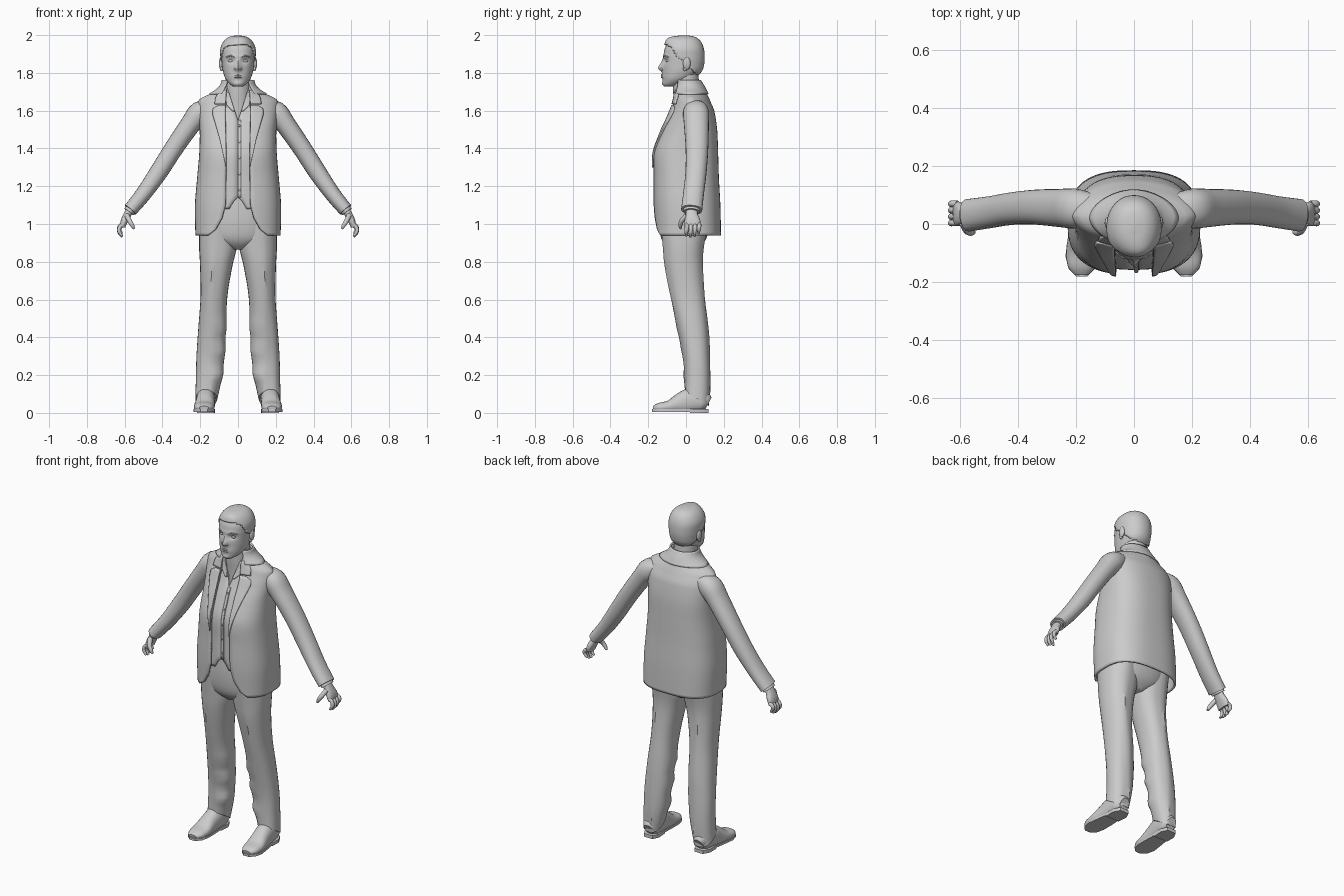
import bpy, bmesh, math
from mathutils import Vector

old = bpy.data.objects.get("Cube")
if old:
    bpy.data.objects.remove(old, do_unlink=True)

grey = bpy.data.materials.new("plain grey")
grey.use_nodes = True
tone = (0.6, 0.6, 0.6, 1)
grey.diffuse_color = tone
grey.node_tree.nodes["Principled BSDF"].inputs["Base Color"].default_value = tone
parts = []
X, Y, Z = Vector((1, 0, 0)), Vector((0, 1, 0)), Vector((0, 0, 1))
SIDES = (("left", 1), ("right", -1))


def spline(keys, i, t):
    """Smooth blend between key i and key i + 1."""
    p = [keys[max(0, min(len(keys) - 1, i + k))] for k in (-1, 0, 1, 2)]
    return [b + t * (c - a) / 2 + t * t * (a - 2.5 * b + 2 * c - d / 2)
            + t ** 3 * (1.5 * (b - c) + (d - a) / 2) for a, b, c, d in zip(*p)]


def linear(keys, z):
    for (z0, v0), (z1, v1) in zip(keys, keys[1:]):
        if z <= z1:
            return v0 + (v1 - v0) * max(0, (z - z0) / (z1 - z0))
    return keys[-1][1]


def power(v, e):
    return math.copysign(abs(v) ** (2 / e), v)


def grid(name, rows, closed=False, thick=0):
    """Skin rows of points; closed rows get end caps."""
    bm = bmesh.new()
    rings = [[bm.verts.new(p) for p in row] for row in rows]
    n = len(rows[0])
    for low, high in zip(rings, rings[1:]):
        for j in range(n if closed else n - 1):
            k = (j + 1) % n
            bm.faces.new((low[j], low[k], high[k], high[j]))
    if closed:
        bm.faces.new(rings[0])
        bm.faces.new(rings[-1])
        bmesh.ops.recalc_face_normals(bm, faces=bm.faces)
    mesh = bpy.data.meshes.new(name)
    bm.to_mesh(mesh)
    bm.free()
    mesh.materials.append(grey)
    obj = bpy.data.objects.new(name, mesh)
    bpy.context.collection.objects.link(obj)
    parts.append(obj)
    if thick:
        mod = obj.modifiers.new("thickness", 'SOLIDIFY')
        mod.thickness, mod.offset = thick, -1
    return obj


def tube(name, keys, side=Y, flat=False, n=20, e=2, steps=4, sx=1):
    """Loft along keys of (x, y, z, half width, half depth along side)."""
    path = [spline(keys, i, s / steps) for i in range(len(keys) - 1) for s in range(steps)]
    path.append(keys[-1])
    pts = [Vector(k[:3]) for k in path]
    rows = []
    for i, (x, y, z, a, b) in enumerate(path):
        along = (pts[min(i + 1, len(pts) - 1)] - pts[max(i - 1, 0)]).normalized()
        s = Y if flat else (side - along * side.dot(along)).normalized()
        w = X if flat else s.cross(along)
        row = []
        for j in range(n):
            q = math.tau * j / n
            p = pts[i] + w * power(math.sin(q), e) * a - s * power(math.cos(q), e) * b
            row.append((p.x * sx, p.y, p.z))
        rows.append(row)
    return grid(name, rows, True)


def blob(name, at, size):
    rows = []
    for i in range(1, 10):
        q = math.pi * i / 10
        rows.append([(at[0] + size[0] * math.sin(q) * math.cos(math.tau * j / 16),
                      at[1] + size[1] * math.sin(q) * math.sin(math.tau * j / 16),
                      at[2] - size[2] * math.cos(q)) for j in range(16)])
    return grid(name, rows, True)


def sculpt(obj, at, radius, shift):
    """Pull nearby points with a soft falloff."""
    for v in obj.data.vertices:
        d = v.co - Vector(at)
        v.co += Vector(shift) * math.exp(-sum((d[k] / radius[k]) ** 2 for k in range(3)))


# Torso sections: z, half width, front y, back y, squareness
TORSO = [(.94, .226, -.165, .185, 2.7), (1.1, .228, -.174, .182, 2.6),
         (1.25, .216, -.174, .174, 2.6), (1.38, .205, -.172, .17, 2.6),
         (1.5, .203, -.13, .165, 2.5), (1.6, .212, -.087, .15, 2.1),
         (1.66, .205, -.07, .125, 1.7), (1.695, .135, -.068, .108, 1.8),
         (1.73, .09, -.06, .09, 2), (1.765, .078, -.05, .07, 2)]


def section(z):
    i = max(k for k in range(len(TORSO) - 1) if k == 0 or TORSO[k][0] <= z)
    return spline(TORSO, i, (z - TORSO[i][0]) / (TORSO[i + 1][0] - TORSO[i][0]))[1:]


def shell(name, low, high, gap, inset, thick, rows=40, cols=64):
    """Garment wrapped round the torso, open at the front by gap."""
    out = []
    for i in range(rows + 1):
        z = low + (high - low) * i / rows
        w, yf, yb, e = section(z)
        w, d, mid = w - inset, (yb - yf) / 2 - inset, (yf + yb) / 2
        start = math.asin(min(.99, (linear(gap, z) / w) ** (e / 2)))
        angles = [start + (math.tau - 2 * start) * j / cols for j in range(cols + 1)]
        out.append([(w * power(math.sin(q), e), mid - d * power(math.cos(q), e), z) for q in angles])
    return grid(name, out, thick=thick)


def panel(name, low, high, inner, outer, lift, sx, rows=20, cols=6):
    """Thin flap lying on the torso front."""
    out = []
    for i in range(rows + 1):
        z = low + (high - low) * i / rows
        w, yf, yb, e = section(z)
        a, b, row = linear(inner, z), linear(outer, z), []
        for j in range(cols + 1):
            x = a + (b - a) * j / cols
            y = (yf + yb) / 2 - (yb - yf) / 2 * (1 - min(1, x / w) ** e) ** (1 / e)
            row.append((x * sx, y - lift, z))
        out.append(row if sx > 0 else row[::-1])
    return grid(name, out, thick=.008)


# Jacket, lapels and collar
OPEN = [(.94, .16), (.97, .12), (1.03, .085), (1.1, .066), (1.35, .062), (1.6, .068), (1.765, .06)]
shell("jacket", .94, 1.75, OPEN, 0, .012, rows=54)
shell("jacket_collar", 1.69, 1.762, [(1.69, .085), (1.762, .055)], -.009, .009, rows=8)
for tag, sx in SIDES:
    panel(tag + "_lapel", 1.3, 1.63, OPEN, [(1.3, .064), (1.45, .097), (1.59, .138), (1.62, .13), (1.63, .1)], .008, sx)
    panel(tag + "_collar_leaf", 1.636, 1.71, OPEN, [(1.636, .125), (1.67, .12), (1.71, .095)], .009, sx, rows=8)

# Shirt with an open neck, placket and buttons
NECK = [(1.08, .046), (1.125, .02), (1.135, 0), (1.55, 0), (1.7, .05), (1.75, .045)]
shell("shirt", 1.08, 1.71, NECK, .018, .006)
shell("shirt_collar", 1.68, 1.752, NECK, .012, .006, rows=8)
for tag, sx in SIDES:
    panel(tag + "_shirt_collar_point", 1.6, 1.7, NECK, [(1.6, .03), (1.63, .06), (1.7, .07)], -.004, sx, rows=10)
panel("placket", 1.14, 1.55, [(1, 0)] * 2 + [(2, 0)], [(1, .016), (2, .016)], -.012, 1)
for k in range(5):
    z = 1.18 + k * .085
    blob("shirt_button", (.008, section(z)[1] + .01, z), (.006, .004, .006))

# Trousers
tube("trouser_seat", [(0, -.015, .865, .03, .07), (0, -.012, .92, .17, .118),
                      (0, -.005, 1.03, .195, .14), (0, 0, 1.16, .18, .14)], flat=True, n=32, e=2.3)
LEG = [(.105, -.008, 1.0, .1, .125), (.106, -.014, .88, .1, .107), (.115, -.012, .78, .086, .098),
       (.127, .008, .62, .071, .088), (.137, .036, .45, .073, .078), (.146, .055, .3, .074, .068),
       (.155, .06, .18, .068, .066), (.168, .058, .08, .058, .062)]
for tag, sx in SIDES:
    leg = tube(tag + "_trouser_leg", LEG, flat=True, n=28, e=2.3, sx=sx)
    for v in leg.data.vertices:
        # Front and back pressed creases, a slanted hem
        v.co.y += .006 * math.copysign(math.exp(-((abs(v.co.x) - .14) / .012) ** 2), v.co.y - .03)
        v.co.z -= max(0, 1 - v.co.z / .25) * (v.co.y - .05) * .9
    for k in range(3):
        sculpt(leg, (sx * .1, .0, .2 + k * .13), (.05, .08, .03), (-sx * .01, -.006, 0))

    # Shoe: upper, sole and heel
    shoe = tube(tag + "_shoe", [(.166, .118, .05, .035, .03), (.167, .09, .062, .055, .047),
                                (.17, .03, .066, .066, .05), (.174, -.03, .05, .055, .05),
                                (.178, -.09, .034, .032, .055), (.18, -.145, .028, .024, .048),
                                (.18, -.174, .024, .012, .025)], side=X, n=24, e=2.3, sx=sx)
    for v in shoe.data.vertices:
        v.co.z = max(v.co.z, .012)
    outline = [(.168, .12, .028), (.17, .08, .048), (.172, .02, .045), (.176, -.05, .052),
               (.18, -.11, .056), (.18, -.155, .045), (.18, -.181, .018)]
    edge = [(x + w, y) for x, y, w in outline] + [(x - w, y) for x, y, w in outline[::-1]]
    grid(tag + "_sole", [[(sx * x, y, z) for x, y in edge] for z in (.006, .02)], True)
    heel = edge[:3] + edge[-3:]
    grid(tag + "_heel", [[(sx * x, y, z) for x, y in heel] for z in (0, .018)], True)

    # Sleeve, cuff and hand
    tube(tag + "_sleeve", [(.13, .052, 1.615, .04, .05), (.198, .053, 1.59, .062, .068),
                           (.252, .055, 1.527, .054, .066), (.34, .058, 1.4, .05, .06),
                           (.42, .053, 1.275, .048, .056), (.5, .04, 1.16, .042, .055),
                           (.57, .03, 1.075, .038, .056)], n=24, e=2.2, sx=sx)
    tube(tag + "_shirt_cuff", [(.55, .032, 1.1, .03, .044), (.577, .03, 1.064, .03, .044)], sx=sx)
    tube(tag + "_palm", [(.565, .03, 1.085, .02, .03), (.585, .03, 1.05, .02, .032),
                         (.602, .034, 1.015, .019, .042), (.611, .036, .985, .014, .04)], e=2.4, sx=sx)
    for k, finger in enumerate(("index", "middle", "ring", "little")):
        y, drop = .004 + k * .022, (.006, 0, .004, .018)[k]
        tube(tag + "_" + finger + "_finger",
             [(.608, y, 1.0, .011, .011), (.627, y, .978 + drop / 2, .011, .011),
              (.628, y - .002, .953 + drop, .01, .01), (.613, y - .003, .931 + drop, .006, .006)],
             n=10, sx=sx)
    tube(tag + "_thumb", [(.588, .005, 1.045, .014, .016), (.575, -.022, 1.018, .013, .013),
                          (.56, -.03, .993, .011, .011), (.55, -.028, .975, .006, .006)], n=10, sx=sx)

# Neck and chest
tube("neck", [(0, .02, 1.52, .09, .08), (0, .012, 1.63, .078, .075),
              (0, .002, 1.7, .068, .07), (0, -.002, 1.8, .066, .068)], flat=True, n=28)

# Head, shaped from smooth rings
head = tube("head", [(0, -.085, 1.728, .024, .028), (0, -.07, 1.742, .045, .05), (0, -.044, 1.77, .067, .078),
                     (0, -.022, 1.81, .08, .1), (0, -.015, 1.85, .085, .106), (0, -.013, 1.89, .088, .106),
                     (0, -.012, 1.93, .087, .1), (0, -.01, 1.965, .07, .082), (0, -.008, 1.985, .044, .054),
                     (0, -.006, 1.992, .012, .016)], flat=True, n=56, e=2.15, steps=6)
sculpt(head, (0, -.12, 1.825), (.016, .05, .018), (0, -.024, 0))
sculpt(head, (0, -.12, 1.85), (.012, .05, .022), (0, -.011, 0))
sculpt(head, (0, -.12, 1.782), (.03, .05, .016), (0, -.006, 0))
sculpt(head, (0, -.11, 1.742), (.025, .04, .014), (0, -.007, 0))
for tag, sx in SIDES:
    sculpt(head, (sx * .036, -.11, 1.864), (.02, .05, .013), (0, .011, 0))
    sculpt(head, (sx * .036, -.11, 1.888), (.028, .05, .01), (0, -.005, 0))
    blob(tag + "_eye", (sx * .036, -.097, 1.863), (.017, .01, .008))
    blob(tag + "_nostril", (sx * .013, -.124, 1.82), (.008, .011, .007))
    tube(tag + "_eyebrow", [(.016, -.117, 1.884, .004, .005), (.038, -.112, 1.89, .005, .006),
                            (.062, -.094, 1.883, .003, .004)], n=8, sx=sx)
    blob(tag + "_ear", (sx * .09, .004, 1.85), (.011, .02, .034))
    blob(tag + "_ear_lobe", (sx * .087, -.004, 1.822), (.008, .011, .013))
for lip, z in (("upper_lip", 1.788), ("lower_lip", 1.778)):
    tube(lip, [(-.03, -.113, z - .002, .002, .002), (0, -.128, z, .005, .005),
               (.03, -.113, z - .002, .002, .002)], n=8)

# Hair: upper part of the head, lifted outwards and swept up at the front
hair = head.copy()
hair.data = head.data.copy()
hair.name = "hair"
bpy.context.collection.objects.link(hair)
parts.append(hair)
LINE = [(-.1, 1.945), (-.07, 1.93), (-.045, 1.885), (-.02, 1.87), (.02, 1.83), (.06, 1.79)]
bm = bmesh.new()
bm.from_mesh(hair.data)
bald = [f for f in bm.faces if f.calc_center_median().z < linear(LINE, f.calc_center_median().y)]
bmesh.ops.delete(bm, geom=bald, context='FACES')
bm.normal_update()
for v, n in [(v, v.normal.copy()) for v in bm.verts]:
    v.co += n * .006
bm.to_mesh(hair.data)
bm.free()
sculpt(hair, (.02, -.085, 1.965), (.05, .04, .03), (0, -.008, .01))
thickness = hair.modifiers.new("thickness", 'SOLIDIFY')
thickness.thickness, thickness.offset = .008, -1

# Smooth shading with crisp edges
bpy.ops.object.select_all(action='DESELECT')
for obj in parts:
    obj.select_set(True)
bpy.context.view_layer.objects.active = parts[0]
bpy.ops.object.shade_smooth_by_angle(angle=math.radians(40))
